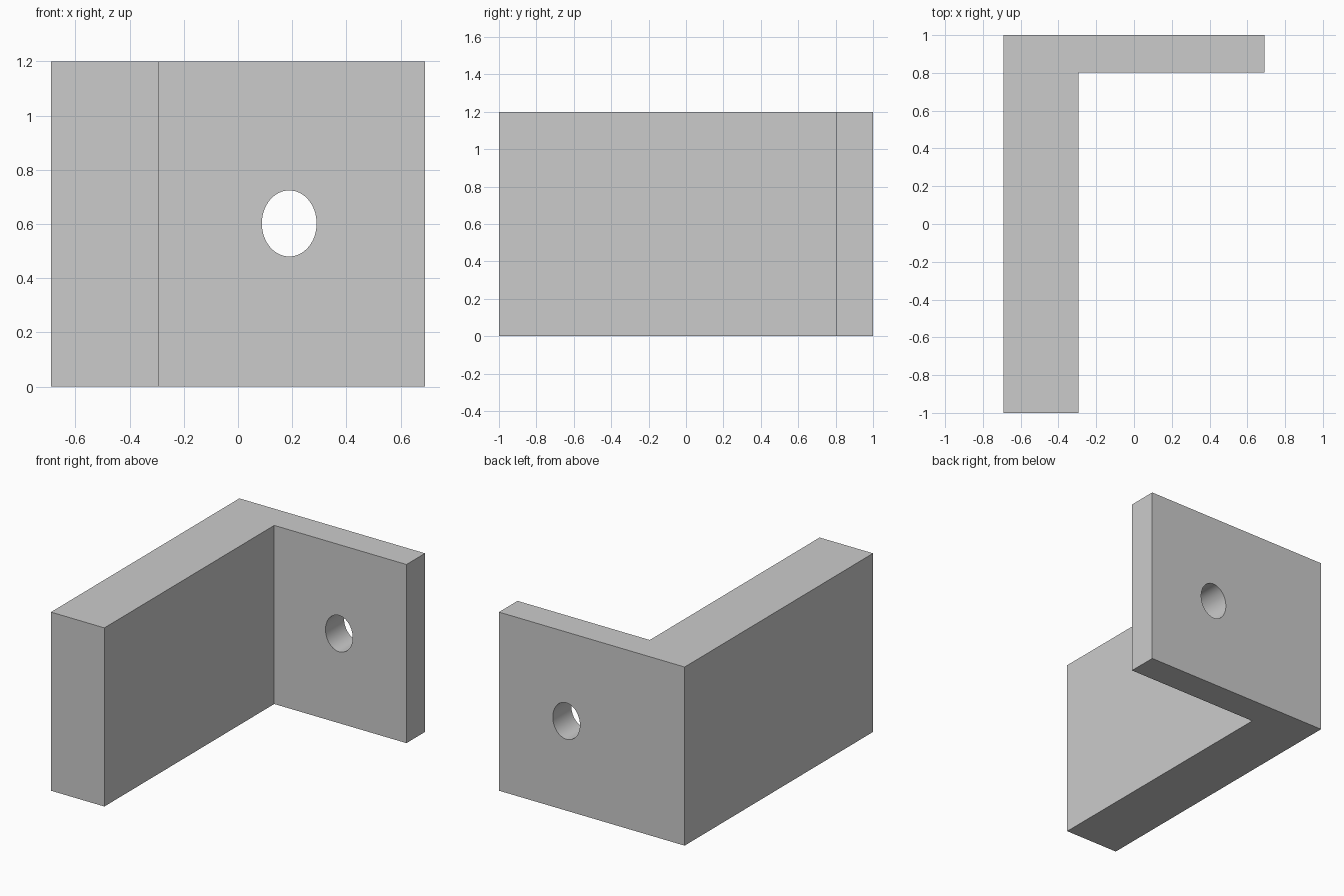
import bpy
import bmesh

if "Cube" in bpy.data.objects:
    bpy.data.objects.remove(bpy.data.objects["Cube"])

HALF_W, HEIGHT = 0.69, 1.2
INNER_X, INNER_Y = -0.293, 0.803

# L-shaped bracket: plan profile extruded upwards
profile = [(-HALF_W, -1), (INNER_X, -1), (INNER_X, INNER_Y),
           (HALF_W, INNER_Y), (HALF_W, 1), (-HALF_W, 1)]
bm = bmesh.new()
base = bm.faces.new([bm.verts.new((x, y, 0)) for x, y in profile])
top = bmesh.ops.extrude_face_region(bm, geom=[base])["geom"]
bmesh.ops.translate(bm, vec=(0, 0, HEIGHT),
                    verts=[v for v in top if isinstance(v, bmesh.types.BMVert)])
bmesh.ops.recalc_face_normals(bm, faces=bm.faces)
mesh = bpy.data.meshes.new("angle_bracket")
bm.to_mesh(mesh)
bm.free()
bracket = bpy.data.objects.new("angle_bracket", mesh)
bpy.context.collection.objects.link(bracket)

# Oval bolt hole through the thin flange
bpy.ops.mesh.primitive_cylinder_add(vertices=64, radius=1, depth=0.6,
                                    location=(0.189, 0.9, 0.602),
                                    rotation=(1.570796, 0, 0))
cutter = bpy.context.object
cutter.name = "hole_cutter"
cutter.scale = (0.101, 0.122, 1)
cutter.hide_render = True
hole = bracket.modifiers.new("bolt_hole", "BOOLEAN")
hole.operation = "DIFFERENCE"
hole.solver = "EXACT"
hole.object = cutter

# Apply the cut, drop the cutter, smooth only the hole wall
bpy.ops.object.select_all(action="DESELECT")
bracket.select_set(True)
bpy.context.view_layer.objects.active = bracket
bpy.ops.object.modifier_apply(modifier=hole.name)
bpy.data.objects.remove(cutter)
bpy.ops.object.shade_smooth_by_angle()
